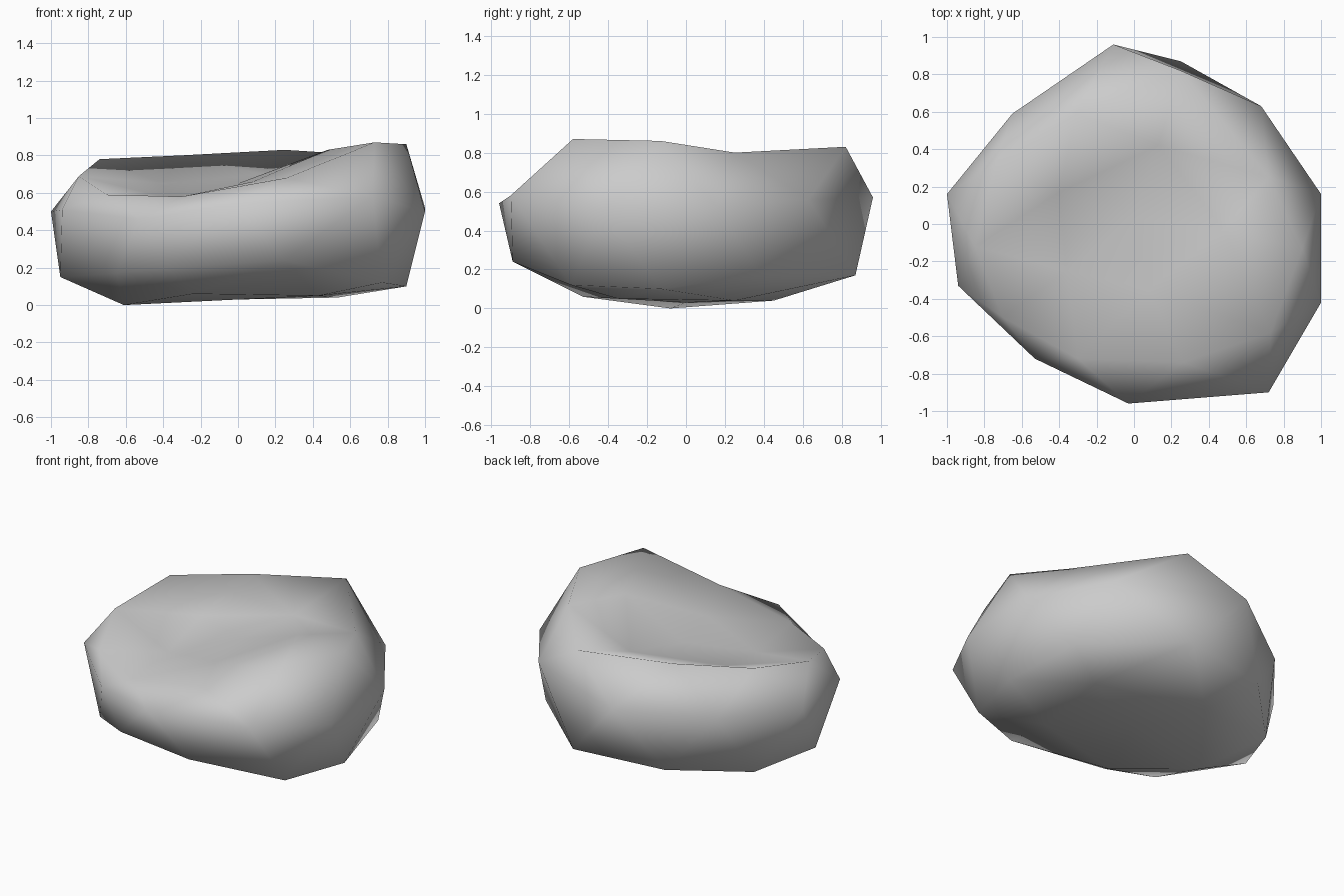
import bpy
import bmesh

cube = bpy.data.objects.get("Cube")
if cube:
    bpy.data.objects.remove(cube, do_unlink=True)


def make_material(name, color):
    material = bpy.data.materials.new(name)
    material.use_nodes = True
    material.diffuse_color = color
    material.node_tree.nodes["Principled BSDF"].inputs["Base Color"].default_value = color
    return material


def add_ring(bm, points):
    return [bm.verts.new(point) for point in points]


def zigzag_band(bm, middle, edge):
    """Join the girth to a ring whose corners sit between the girth corners."""
    for i, corner in enumerate(edge):
        following = edge[(i + 1) % len(edge)]
        bm.faces.new((middle[i - 1], middle[i], corner))
        bm.faces.new((corner, middle[i], following))


def domed_cap(bm, edge, inner, centre, start):
    """Close a ring with a ring of half as many corners and a centre point."""
    pole = bm.verts.new(centre)
    for k, corner in enumerate(inner):
        following = inner[(k + 1) % len(inner)]
        j = 2 * k + start
        after = edge[(j + 1) % len(edge)]
        bm.faces.new((edge[j - 1], edge[j], corner))
        bm.faces.new((edge[j], after, corner))
        bm.faces.new((corner, after, following))
        bm.faces.new((corner, following, pole))


# Widest outline, counter-clockwise from the left side
girth_points = [
    (1, .16, .52), (.68, .63, .56), (-.11, .96, .57), (-.65, .59, .51),
    (-1, .16, .5), (-.94, -.33, .51), (-.53, -.72, .46), (-.03, -.96, .54),
    (.72, -.9, .58), (1, -.42, .5),
]

# Uneven upper rim around the hollow
rim_points = [
    (.9, -.13, .86), (.72, .25, .8), (.25, .82, .83), (-.31, .59, .8),
    (-.74, .32, .78), (-.85, -.12, .69), (-.7, -.5, .59), (-.3, -.72, .58),
    (.26, -.74, .68), (.73, -.58, .87),
]

# Lower bulge
bulge_points = [
    (.9, -.13, .1), (.8, .38, .17), (.25, .87, .17), (-.37, .76, .15),
    (-.77, .36, .09), (-.95, -.05, .15), (-.65, -.57, .17), (-.38, -.73, .2),
    (.25, -.89, .24), (.77, -.59, .12),
]

# Sunken top and underside
hollow_points = [(.48, -.03, .83), (.13, .42, .7), (-.4, .17, .65),
                 (-.36, -.25, .57), (.08, -.35, .66)]
base_points = [(.53, .25, .04), (-.2, .45, .04), (-.61, -.08, 0),
               (-.24, -.53, .06), (.43, -.35, .05)]

# Stone body
bm = bmesh.new()
girth = add_ring(bm, girth_points)
rim = add_ring(bm, rim_points)
bulge = add_ring(bm, bulge_points)
hollow = add_ring(bm, hollow_points)
base = add_ring(bm, base_points)
zigzag_band(bm, girth, rim)
zigzag_band(bm, girth, bulge)
domed_cap(bm, rim, hollow, (0, .03, .65), start=0)
domed_cap(bm, bulge, base, (0, 0, .03), start=1)
bmesh.ops.recalc_face_normals(bm, faces=bm.faces[:])
for face in bm.faces:
    face.smooth = True

mesh = bpy.data.meshes.new("stone_body")
bm.to_mesh(mesh)
bm.free()
mesh.materials.append(make_material("stone grey", (.6, .6, .6, 1)))
stone = bpy.data.objects.new("stone_body", mesh)
bpy.context.collection.objects.link(stone)
